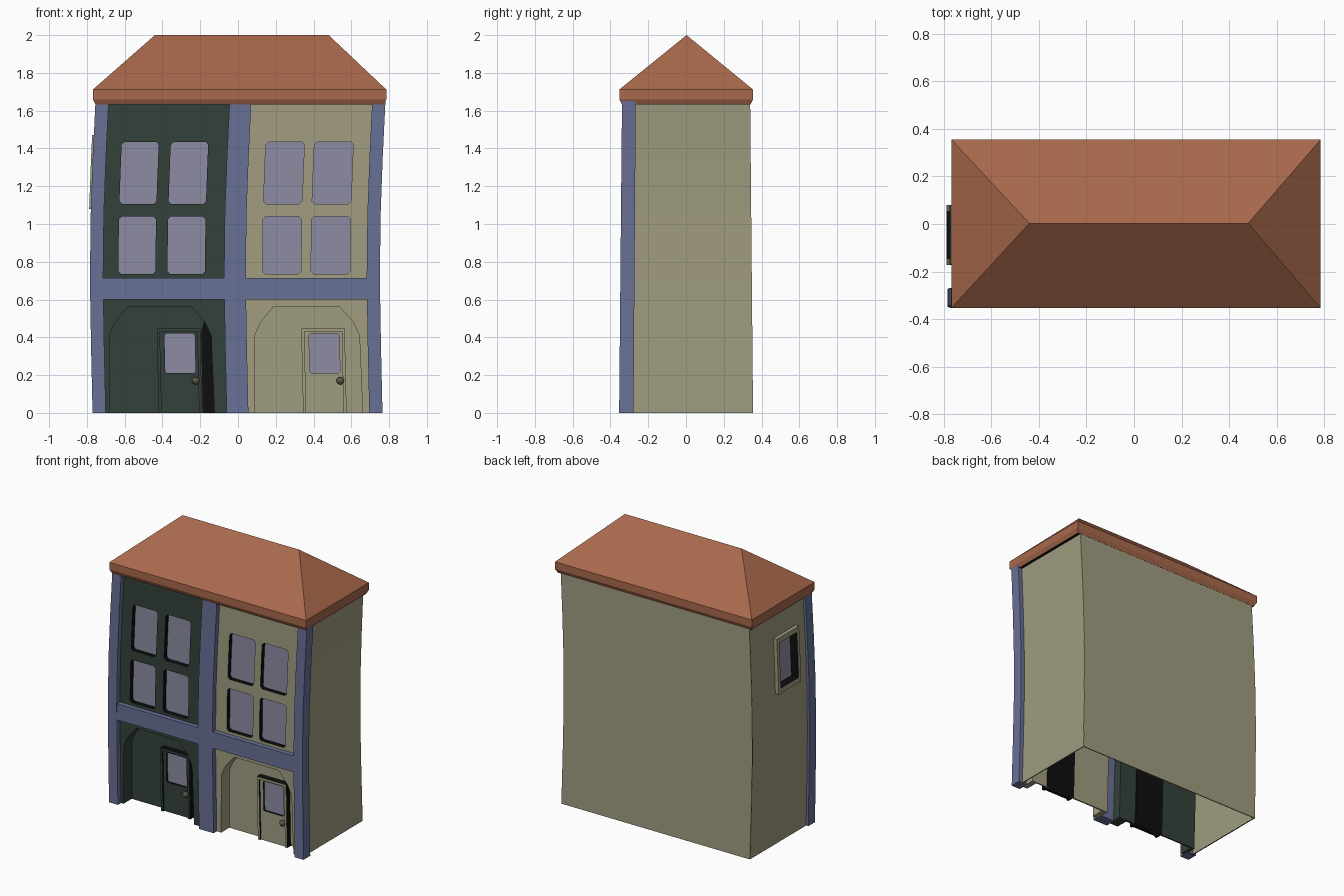
import bpy, bmesh, math
from mathutils import Vector

if "Cube" in bpy.data.objects:
    bpy.data.objects.remove(bpy.data.objects["Cube"])


def material(name, rgb):
    lin = [((c / 255 + 0.055) / 1.055) ** 2.4 for c in rgb]
    m = bpy.data.materials.new(name)
    m.diffuse_color = (*lin, 1)
    m.use_nodes = True
    m.node_tree.nodes["Principled BSDF"].inputs["Base Color"].default_value = m.diffuse_color
    return m


CREAM = material("cream plaster", (160, 156, 128))
GREEN = material("dark green", (51, 65, 58))
BLUE = material("slate blue", (104, 113, 150))
ROOF = material("terracotta", (168, 105, 76))
GLASS = material("lilac glass", (141, 140, 163))
BRONZE = material("bronze", (88, 88, 72))
BLACK = material("soft black", (13, 14, 13))

# crooked lean of the house: sideways shift at each height
LEAN = [(0, 0), (0.35, -0.008), (0.7, -0.014), (1.05, -0.010), (1.35, 0.001), (1.66, 0.016)]


def lean(z):
    for (z0, s0), (z1, s1) in zip(LEAN, LEAN[1:]):
        if z <= z1:
            return s0 + (s1 - s0) * (z - z0) / (z1 - z0)
    return LEAN[-1][1]


def finish(name, bm, mat, crooked=True, dark=None):
    """Make the object; faces that satisfy the rule `dark` become black."""
    if crooked:
        for z, _ in LEAN[1:-1]:
            bmesh.ops.bisect_plane(bm, geom=bm.verts[:] + bm.edges[:] + bm.faces[:],
                                   plane_co=(0, 0, z), plane_no=(0, 0, 1))
    if dark:
        bm.normal_update()
        for f in bm.faces:
            f.material_index = int(dark(f))
    if crooked:
        for v in bm.verts:
            v.co.x += lean(v.co.z)
            v.co.y *= 1 - 0.026 * v.co.z
    me = bpy.data.meshes.new(name)
    bm.to_mesh(me)
    bm.free()
    me.materials.append(mat)
    if dark:
        me.materials.append(BLACK)
    ob = bpy.data.objects.new(name, me)
    bpy.context.collection.objects.link(ob)
    return ob


def rect(u0, u1, z0, z1, c=0.0):
    """Rectangle outline, optionally with clipped corners."""
    if not c:
        return [(u0, z0), (u1, z0), (u1, z1), (u0, z1)]
    return [(u0 + c, z0), (u1 - c, z0), (u1, z0 + c), (u1, z1 - c),
            (u1 - c, z1), (u0 + c, z1), (u0, z1 - c), (u0, z0 + c)]


def slab(name, mat, outline, d0, d1, holes=(), axis="y", dark=None):
    """Upright plate with holes, from depth d0 to d1 along the axis."""
    bm = bmesh.new()
    put = (lambda u, z: (u, d0, z)) if axis == "y" else (lambda u, z: (d0, u, z))
    step = Vector((0, d1 - d0, 0)) if axis == "y" else Vector((d1 - d0, 0, 0))
    for loop in [outline, *holes]:
        vs = [bm.verts.new(put(u, z)) for u, z in loop]
        for a, b in zip(vs, vs[1:] + vs[:1]):
            bm.edges.new((a, b))
    bmesh.ops.triangle_fill(bm, use_beauty=True, edges=bm.edges[:], normal=step.normalized())
    ext = bmesh.ops.extrude_face_region(bm, geom=bm.faces[:], use_keep_orig=True)
    for g in ext["geom"]:
        if isinstance(g, bmesh.types.BMVert):
            g.co += step
    bmesh.ops.recalc_face_normals(bm, faces=bm.faces[:])
    return finish(name, bm, mat, dark=dark)


def edge_y(f):
    return abs(f.normal.y) < 0.5


def edge_x(f):
    return abs(f.normal.x) < 0.5


# hollow body: back and side walls, open at the bottom
slab("back_wall", CREAM, rect(-0.752, 0.735, 0, 1.65), 0.355, 0.348)
slab("right_wall", CREAM, rect(-0.30, 0.354, 0, 1.65), 0.736, 0.729, axis="x")
hole = rect(-0.15, 0.055, 1.115, 1.435)
slab("left_wall", CREAM, rect(-0.30, 0.354, 0, 1.65), -0.753, -0.746, [hole], axis="x", dark=edge_x)

# side window on the left wall, black reveal
slab("side_window_frame", CREAM, rect(-0.178, 0.083, 1.08, 1.47), -0.779, -0.75, [hole], axis="x",
     dark=lambda f: edge_x(f) and -0.16 < f.calc_center_median().y < 0.06
     and 1.1 < f.calc_center_median().z < 1.45)
slab("side_window_reveal", BLACK, rect(-0.17, 0.075, 1.095, 1.455), -0.75, -0.722, [hole], axis="x")
slab("side_window_glass", GLASS, rect(-0.17, 0.075, 1.09, 1.46), -0.722, -0.716, axis="x")

# blue pillars and floor band
for name, x0, x1 in (("left", -0.77, -0.70), ("middle", -0.06, 0.055), ("right", 0.695, 0.765)):
    slab(name + "_pillar", BLUE, rect(x0, x1, 0, 1.65), -0.354, -0.278)
slab("floor_band", BLUE, rect(-0.71, 0.705, 0.6, 0.715), -0.352, -0.278)

# two house fronts
for side, mat, x0, x1, cols, arch, door in (
        ("left", GREEN, -0.705, -0.055, ((-0.620, -0.424), (-0.360, -0.162)), (-0.68, -0.125), (-0.42, -0.19)),
        ("right", CREAM, 0.05, 0.70, ((0.143, 0.347), (0.400, 0.606)), (0.09, 0.66), (0.345, 0.575))):
    # upper facade with four windows and black reveals
    panes = [rect(a, b, z0, z1, 0.015) for a, b in cols for z0, z1 in ((0.735, 1.04), (1.105, 1.435))]
    slab(side + "_upper_facade", mat, rect(x0, x1, 0.70, 1.65), -0.318, -0.285, panes, dark=edge_y)
    for i, (a, b) in enumerate(cols):
        slab(f"{side}_window_glass_{i}", GLASS, rect(a - 0.02, b + 0.02, 0.72, 1.455), -0.272, -0.266)

    # lower facade with a faceted arch, and the recessed porch wall
    a, b = arch
    outline = [(x0, 0), (a, 0), (a + 0.008, 0.41), (a + 0.04, 0.48), (a + 0.11, 0.562),
               (b - 0.11, 0.562), (b - 0.04, 0.48), (b - 0.008, 0.41), (b, 0),
               (x1, 0), (x1, 0.62), (x0, 0.62)]
    slab(side + "_arch", mat, outline, -0.318, -0.225)
    slab(side + "_porch_wall", mat, rect(x0, x1, 0, 0.62), -0.226, -0.216)

    # door with black sides, frame, glass and knob, and its dark inner side
    p, q = door
    frame = [(p, 0), (p + 0.016, 0), (p + 0.016, 0.43), (q - 0.016, 0.43), (q - 0.016, 0), (q, 0),
             (q, 0.447), (p, 0.447)]
    slab(side + "_door_frame", mat, frame, -0.268, -0.22, dark=edge_y)
    slab(side + "_door", mat, rect(p + 0.015, q - 0.015, 0, 0.431), -0.256, -0.22,
         [rect(p + 0.04, q - 0.03, 0.21, 0.42, 0.008)], dark=edge_y)
    slab(side + "_door_glass", GLASS, rect(p + 0.035, q - 0.025, 0.205, 0.425), -0.242, -0.236)
    slab(side + "_door_inner_side", BLACK, rect(p, q, 0, 0.445), -0.217, -0.21)
    bm = bmesh.new()
    bmesh.ops.create_uvsphere(bm, u_segments=12, v_segments=8, radius=0.02)
    bmesh.ops.translate(bm, verts=bm.verts[:], vec=(q - 0.03, -0.274, 0.17))
    finish(side + "_door_knob", bm, BRONZE)

# dark strip beside the green door
slab("porch_dark_strip", BLACK, [(-0.186, 0), (-0.12, 0), (-0.133, 0.41), (-0.17, 0.49), (-0.186, 0.42)],
     -0.231, -0.224)

# hipped roof: chamfered eave rings topped by a ridge, black underside
bm = bmesh.new()
rings = []
for inset, z in ((0.014, 1.632), (0.0, 1.66), (0.0, 1.712)):
    xa, xb, ya, yb = -0.768 + inset, 0.785 - inset, -0.353 + inset, 0.355 - inset
    rings.append([bm.verts.new(p) for p in ((xa, ya, z), (xb, ya, z), (xb, yb, z), (xa, yb, z))])
for lo, hi in zip(rings, rings[1:]):
    for i in range(4):
        j = (i + 1) % 4
        bm.faces.new((lo[i], lo[j], hi[j], hi[i]))
r0, r1 = bm.verts.new((-0.44, 0.003, 2)), bm.verts.new((0.48, 0.003, 2))
a, b, c, d = rings[-1]
for f in ((a, b, r1, r0), (b, c, r1), (c, d, r0, r1), (d, a, r0), rings[0][::-1]):
    bm.faces.new(f)
bmesh.ops.recalc_face_normals(bm, faces=bm.faces[:])
finish("roof", bm, ROOF, crooked=False, dark=lambda f: f.normal.z < -0.9)
